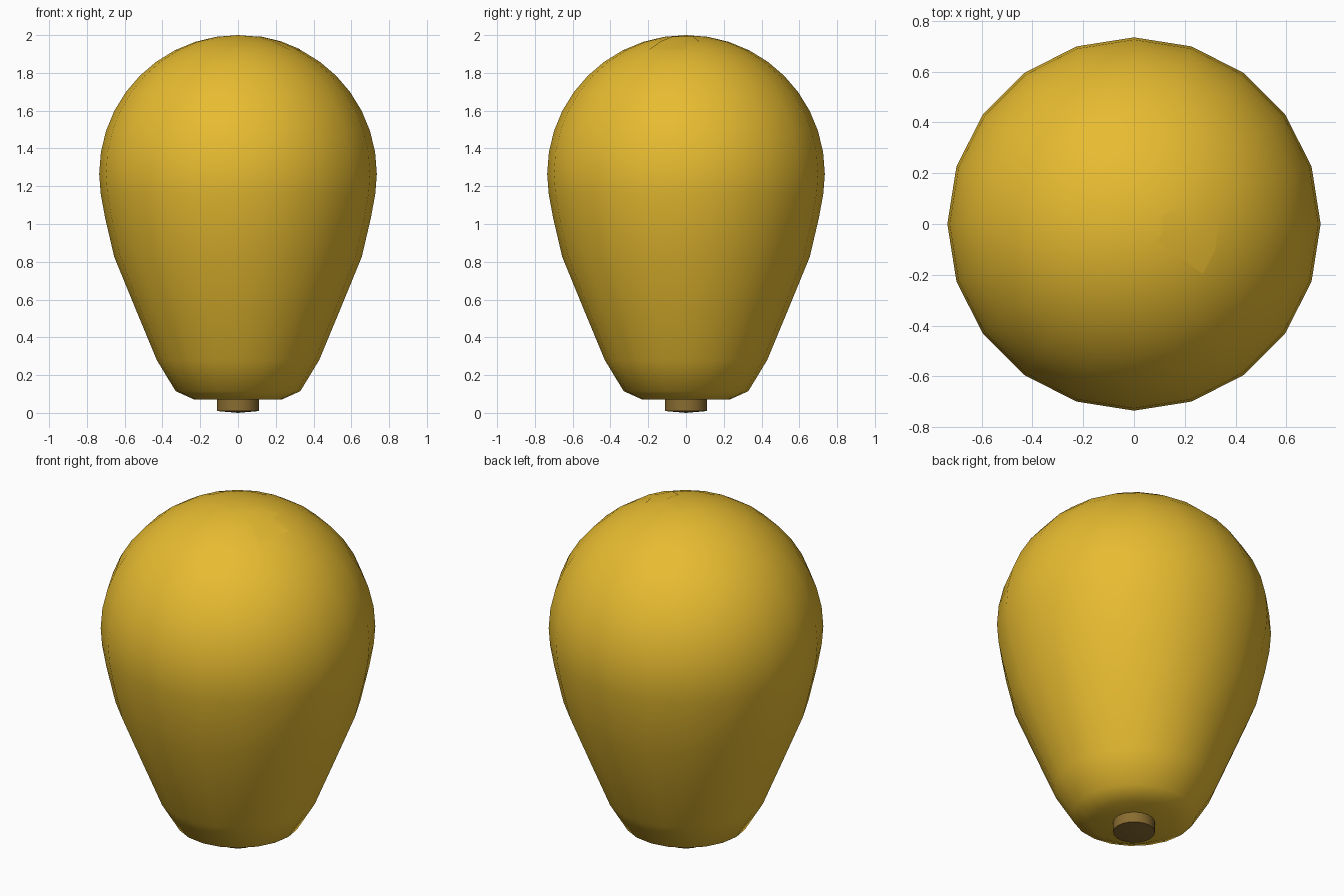
import bpy, bmesh, math

if "Cube" in bpy.data.objects:
    bpy.data.objects.remove(bpy.data.objects["Cube"])

SIDES, R, EQ = 20, 0.735, 1.265


def material(name, colour):
    m = bpy.data.materials.new(name)
    m.diffuse_color = (*colour, 1)
    m.use_nodes = True
    m.node_tree.nodes["Principled BSDF"].inputs["Base Color"].default_value = m.diffuse_color
    return m


def ball(step, r=R):
    # point on the round head, in 9 degree steps from the pole
    a = math.radians(9 * step)
    return r * math.sin(a), EQ + r * math.cos(a)


def finish(bm, name, mat, angle):
    bmesh.ops.recalc_face_normals(bm, faces=bm.faces)
    me = bpy.data.meshes.new(name)
    bm.to_mesh(me)
    bm.free()
    ob = bpy.data.objects.new(name, me)
    bpy.context.collection.objects.link(ob)
    me.materials.append(mat)
    bpy.ops.object.select_all(action='DESELECT')
    ob.select_set(True)
    bpy.context.view_layer.objects.active = ob
    bpy.ops.object.shade_smooth_by_angle(angle=math.radians(angle))
    return ob


def lathe(name, profile, mat, angle):
    # profile runs from the lower pole to the upper pole
    bm = bmesh.new()
    rings = []
    for r, z in profile:
        n = 1 if r < 1e-5 else SIDES
        rings.append([bm.verts.new((r * math.cos(math.tau * i / SIDES),
                                    r * math.sin(math.tau * i / SIDES), z))
                      for i in range(n)])
    for a, b in zip(rings, rings[1:]):
        for i in range(SIDES):
            j = (i + 1) % SIDES
            loop = [a[i % len(a)], a[j % len(a)], b[j % len(b)], b[i % len(b)]]
            bm.faces.new(list(dict.fromkeys(loop)))
    return finish(bm, name, mat, angle)


amber = material("amber", (0.8, 0.5, 0.03))
brown = material("dark_brown", (0.25, 0.15, 0.03))

# Bulb: tapered neck below a round head
neck = [(0, 0.07), (0.23, 0.07), (0.33, 0.115), (0.43, 0.28), (0.54, 0.545),
        (0.655, 0.825), (0.703, 1.03), (0.727, 1.16)]
lathe("bulb", neck + [ball(s) for s in range(10, -1, -1)], amber, 60)

# Contact: short stub under the bulb
lathe("contact", [(0, 0.0), (0.112, 0.01), (0.112, 0.075), (0, 0.075)], brown, 40)

# Highlight: thin patch of cells lying on the head
bm = bmesh.new()
for s, cols in ((1, (-2, -1, 0)), (2, (-2, -1))):
    for c in cols:
        quad = []
        for st, co in ((s, c), (s + 1, c), (s + 1, c + 1), (s, c + 1)):
            r, z = ball(st, R + 0.003)
            a = math.tau * co / SIDES
            quad.append(bm.verts.new((r * math.cos(a), r * math.sin(a), z)))
        bm.faces.new(quad)
bmesh.ops.remove_doubles(bm, verts=bm.verts, dist=1e-4)
finish(bm, "highlight_patch", amber, 60)
